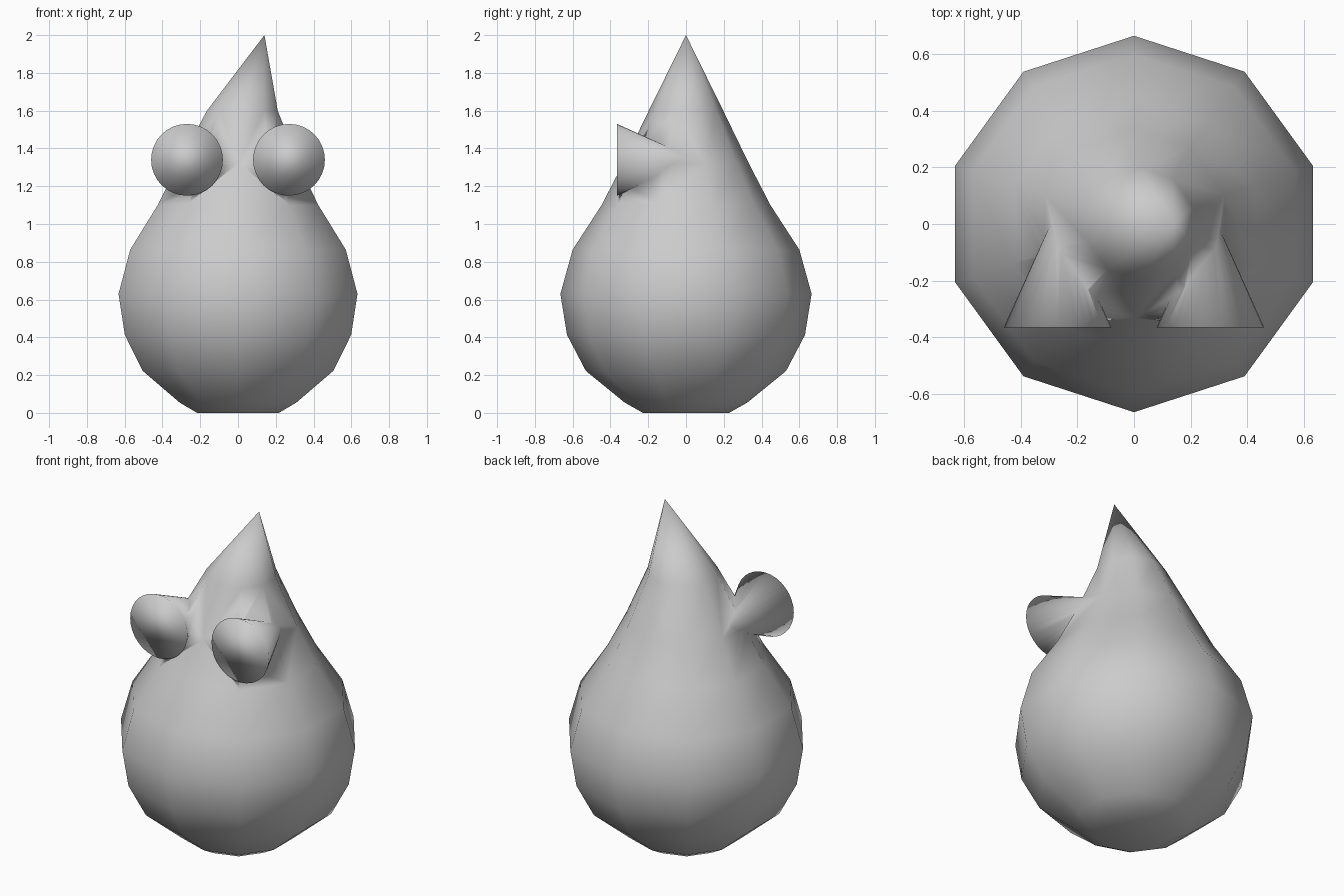
import bpy
import bmesh
import math
from mathutils import Matrix

cube = bpy.data.objects.get("Cube")
if cube:
    bpy.data.objects.remove(cube, do_unlink=True)

# One plain grey for everything
grey = bpy.data.materials.new("plain grey")
grey.use_nodes = True
colour = (0.6, 0.6, 0.6, 1)
grey.diffuse_color = colour
grey.node_tree.nodes["Principled BSDF"].inputs["Base Color"].default_value = colour


def add_object(name, bm):
    bmesh.ops.recalc_face_normals(bm, faces=bm.faces)
    for face in bm.faces:
        face.smooth = True
    mesh = bpy.data.meshes.new(name)
    bm.to_mesh(mesh)
    bm.free()
    mesh.materials.append(grey)
    obj = bpy.data.objects.new(name, mesh)
    bpy.context.collection.objects.link(obj)
    return obj


# Drop-shaped body: ten-sided rings as (radius, height, sideways shift)
SIDES = 10
RINGS = [(0.228, 0, 0), (0.325, 0.055, 0), (0.53, 0.222, 0), (0.63, 0.413, 0),
         (0.665, 0.63, 0), (0.60, 0.864, 0), (0.447, 1.10, 0),
         (0.333, 1.32, 0.003), (0.197, 1.60, 0.023)]
TIP = (0.14, 0, 2.0)

bm = bmesh.new()
rings = []
for radius, z, shift in RINGS:
    angles = [math.radians(18 + 36 * i) for i in range(SIDES)]
    rings.append([bm.verts.new((shift + radius * math.cos(a),
                                radius * math.sin(a), z)) for a in angles])
for low, high in zip(rings, rings[1:]):
    for i in range(SIDES):
        j = (i + 1) % SIDES
        bm.faces.new((low[i], low[j], high[j], high[i]))
tip = bm.verts.new(TIP)
for i in range(SIDES):
    bm.faces.new((rings[-1][i], rings[-1][(i + 1) % SIDES], tip))
bm.faces.new(rings[0][::-1])
body = add_object("body", bm)

# Conical eyes: round face to the front, point sunk into the head
EYE_FRONT, EYE_DEPTH = -0.365, 0.42
for name, side in (("left_eye", 1), ("right_eye", -1)):
    bm = bmesh.new()
    place = (Matrix.Translation((side * 0.27, EYE_FRONT + EYE_DEPTH / 2, 1.34))
             @ Matrix.Rotation(math.radians(-90), 4, 'X'))
    bmesh.ops.create_cone(bm, cap_ends=True, segments=32, radius1=0.19,
                          radius2=0, depth=EYE_DEPTH, matrix=place)
    bmesh.ops.remove_doubles(bm, verts=bm.verts, dist=0.0001)
    eye = add_object(name, bm)

    # Merge the eye into the body skin
    union = body.modifiers.new("join " + name, 'BOOLEAN')
    union.operation = 'UNION'
    union.solver = 'EXACT'
    union.object = eye
    bpy.context.view_layer.objects.active = body
    bpy.ops.object.modifier_apply(modifier=union.name)
    bpy.data.objects.remove(eye, do_unlink=True)

# Soft shading over the whole merged skin
body.data.polygons.foreach_set("use_smooth", [True] * len(body.data.polygons))
body.data.update()
